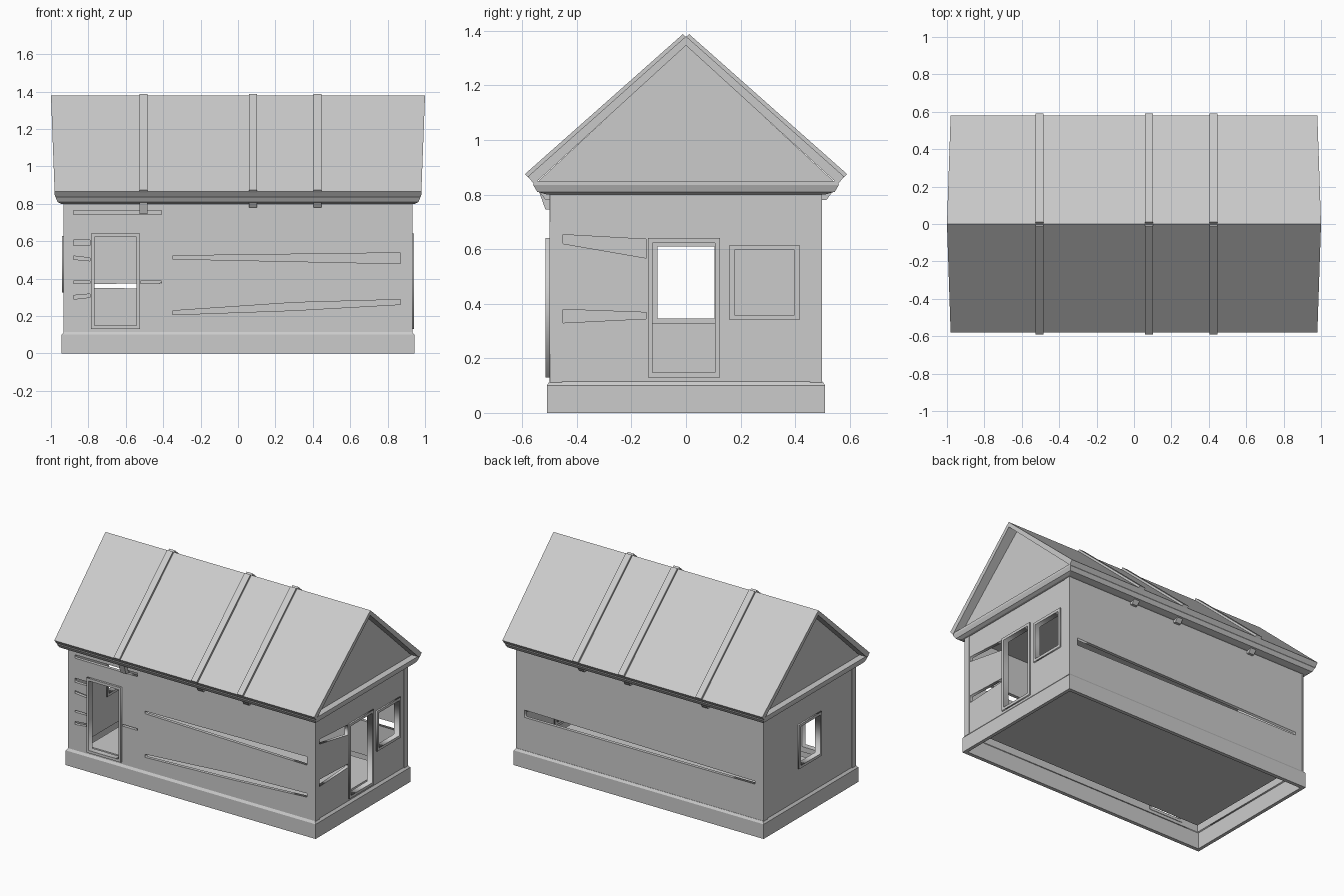
import bpy, bmesh
from mathutils import Matrix

if "Cube" in bpy.data.objects:
    bpy.data.objects.remove(bpy.data.objects["Cube"])


def finish(name, bm):
    bmesh.ops.recalc_face_normals(bm, faces=bm.faces)
    me = bpy.data.meshes.new(name)
    bm.to_mesh(me)
    bm.free()
    ob = bpy.data.objects.new(name, me)
    bpy.context.collection.objects.link(ob)
    return ob


def prism(name, pts, x0, x1, taper=0.0):
    """Extrude a (y, z) profile along x; taper widens it towards the ridge."""
    bm = bmesh.new()
    rings = []
    for x, s in ((x0, -1), (x1, 1)):
        rings.append([bm.verts.new((x + s * taper * (z - 1.38), y, z)) for y, z in pts])
    n = len(pts)
    for i in range(n):
        j = (i + 1) % n
        bm.faces.new((rings[0][i], rings[0][j], rings[1][j], rings[1][i]))
    for r in rings:
        bm.faces.new(r)
    return finish(name, bm)


def box(name, x0, x1, y0, y1, z0, z1):
    return prism(name, [(y0, z0), (y1, z0), (y1, z1), (y0, z1)], x0, x1)


def loft(name, secs, closed=False):
    """Stack rectangles given as (half x, half y, z)."""
    bm = bmesh.new()
    rings = [[bm.verts.new((a * hx, b * hy, z)) for a, b in ((-1, -1), (1, -1), (1, 1), (-1, 1))]
             for hx, hy, z in secs]
    pairs = list(zip(rings, rings[1:]))
    if closed:
        pairs.append((rings[-1], rings[0]))
    else:
        bm.faces.new(rings[0])
        bm.faces.new(rings[-1])
    for a, b in pairs:
        for i in range(4):
            j = (i + 1) % 4
            bm.faces.new((a[i], a[j], b[j], b[i]))
    return finish(name, bm)


def rect(u0, u1, v0, v1):
    return [(u0, v0), (u1, v0), (u1, v1), (u0, v1)]


# orientation of flat panels: (u, v, thickness) to world
FRONT = Matrix(((1, 0, 0, 0), (0, 0, -1, 0), (0, 1, 0, 0), (0, 0, 0, 1)))
SIDE = Matrix(((0, 0, 1, 0), (1, 0, 0, 0), (0, 1, 0, 0), (0, 0, 0, 1)))


def panel(name, loops, orient, pos, thick):
    """Flat panel: the first loop is the outline, the rest are holes."""
    cu = bpy.data.curves.new(name, 'CURVE')
    cu.dimensions = '2D'
    cu.fill_mode = 'BOTH'
    cu.extrude = thick / 2
    for lp in loops:
        sp = cu.splines.new('POLY')
        sp.points.add(len(lp) - 1)
        for p, (u, v) in zip(sp.points, lp):
            p.co = (u, v, 0, 1)
        sp.use_cyclic_u = True
    tmp = bpy.data.objects.new(name + "_outline", cu)
    bpy.context.collection.objects.link(tmp)
    me = bpy.data.meshes.new_from_object(tmp.evaluated_get(bpy.context.evaluated_depsgraph_get()))
    bpy.data.objects.remove(tmp)
    off = (0, pos, 0) if orient is FRONT else (pos, 0, 0)
    me.transform(Matrix.Translation(off) @ orient)
    bm = bmesh.new()
    bm.from_mesh(me)
    bmesh.ops.remove_doubles(bm, verts=bm.verts, dist=1e-5)
    bpy.data.meshes.remove(me)
    return finish(name, bm)


def frame(name, u0, u1, v0, v1, orient, pos, w=0.018, thick=0.04):
    panel(name, [rect(u0, u1, v0, v1), rect(u0 + w, u1 - w, v0 + w, v1 - w)], orient, pos, thick)


# plinth ring and floor
loft("plinth", [(.92, .485, 0), (.943, .51, 0), (.943, .51, .1), (.93, .5, .115), (.92, .485, .115)], True)
box("floor", -.85, .85, -.41, .41, .105, .118)

# walls with openings and gaps between the planks
T = .022
Z0, Z1 = .11, .805
panel("front_wall", [
    rect(-.93, .93, Z0, Z1),
    rect(-.775, -.535, .14, .63),
    [(-.35, .505), (.87, .48), (.87, .538), (-.35, .522)],
    [(-.35, .207), (.3, .23), (.87, .262), (.87, .288), (.3, .272), (-.35, .228)],
    rect(-.88, -.41, .742, .765),
    rect(-.88, -.79, .578, .606),
    [(-.88, .503), (-.79, .495), (-.79, .51), (-.88, .521)],
    rect(-.88, -.79, .375, .387),
    rect(-.52, -.41, .375, .387),
    [(-.88, .29), (-.79, .3), (-.79, .318), (-.88, .31)],
], FRONT, -.489, T)
panel("back_wall", [
    rect(-.93, .93, Z0, Z1),
    [(-.87, .35), (.87, .34), (.87, .39), (-.87, .37)],
], FRONT, .487, T)
panel("right_wall", [
    rect(-.48, .478, Z0, Z1),
    rect(-.13, .115, .14, .63),
    rect(.17, .405, .35, .605),
    [(-.45, .62), (-.145, .567), (-.145, .636), (-.45, .653)],
    [(-.45, .33), (-.145, .345), (-.145, .368), (-.45, .379)],
], SIDE, .919, T)
panel("left_wall", [
    rect(-.48, .478, Z0, Z1),
    rect(-.115, .115, .335, .62),
], SIDE, -.919, T)

# corner boards on the end walls
for sx in (-1, 1):
    for sy in (-1, 1):
        ya, yb = sorted((sy * .455, sy * .499))
        xa, xb = sorted((sx * .925, sx * .934))
        box("corner_board", xa, xb, ya, yb, .112, .803)

# door and window frames
frame("front_door_frame", -.785, -.525, .13, .64, FRONT, -.494)
frame("right_door_frame", -.14, .125, .13, .64, SIDE, .92)
frame("right_window_frame", .16, .415, .34, .615, SIDE, .92)
frame("left_window_frame", -.123, .123, .327, .628, SIDE, -.92)

# cornice under the roof
loft("cornice", [(.945, .51, .8), (.965, .545, .81), (.975, .56, .835), (.975, .553, .85)])

# gable core and pitched roof
prism("gable_core", [(-.545, .845), (.545, .845), (0, 1.35)], -.93, .93)
half = [(.579, .866), (.557, .838)]
prism("roof", [(0, 1.38), half[0], half[1], (0, 1.346), (-half[1][0], half[1][1]), (-half[0][0], half[0][1])],
      -1, 1, .038)

# roof battens and rafter tails on both slopes
for x in (-.505, .08, .425):
    for s in (-1, 1):
        prism("roof_batten", [(s * y, z) for y, z in ((.001, 1.376), (.011, 1.388), (.59, .875), (.577, .861))],
              x - .022, x + .022)
        low = .745 if (s < 0 and x < 0) else .78
        prism("rafter_tail", [(s * y, z) for y, z in ((.49, low), (.515, low), (.54, .815), (.49, .815))],
              x - .021, x + .021)
